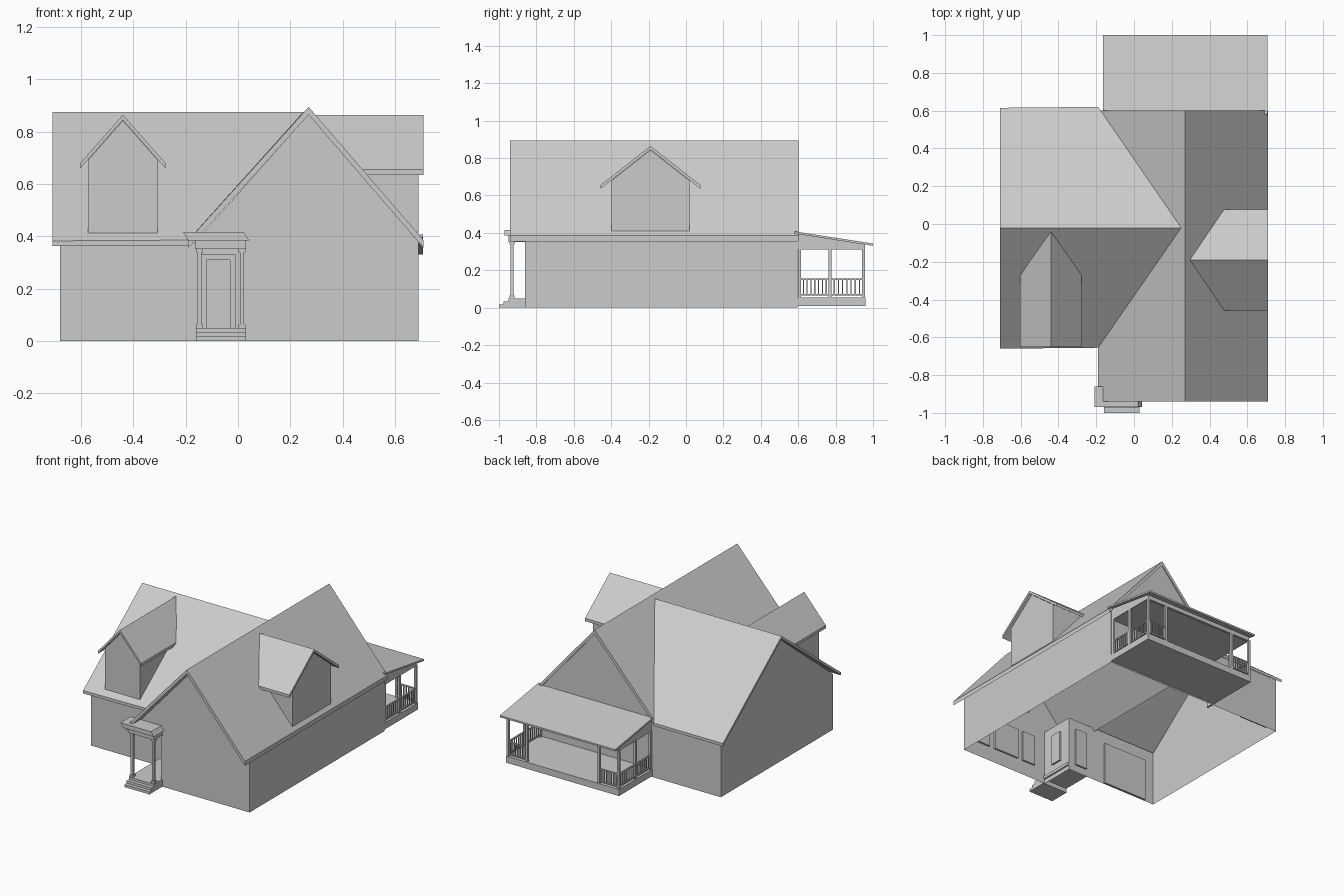
import bpy
import bmesh
from mathutils import Vector

cube = bpy.data.objects.get("Cube")
if cube:
    bpy.data.objects.remove(cube, do_unlink=True)

grey = bpy.data.materials.new("plain grey")
grey.use_nodes = True
GREY = (0.6, 0.6, 0.6, 1)
grey.diffuse_color = GREY
grey.node_tree.nodes["Principled BSDF"].inputs["Base Color"].default_value = GREY


def finish(bm, name):
    mesh = bpy.data.meshes.new(name)
    bm.to_mesh(mesh)
    bm.free()
    mesh.materials.append(grey)
    obj = bpy.data.objects.new(name, mesh)
    bpy.context.collection.objects.link(obj)
    return obj


def sheet(name, put, outline, outward, holes=(), depth=0.012):
    """Flat wall from a (u, z) outline, with recessed panels (u0, u1, z0, z1)."""
    bm = bmesh.new()
    face = bm.faces.new([bm.verts.new(put(u, z)) for u, z in outline])
    out = Vector(outward)
    face.normal_update()
    if face.normal.dot(out) < 0:
        face.normal_flip()
    across = put(1, 0) - put(0, 0)
    for u0, u1, z0, z1 in holes:
        for spot, normal in ((put(u0, 0), across), (put(u1, 0), across),
                             (put(0, z0), (0, 0, 1)), (put(0, z1), (0, 0, 1))):
            bmesh.ops.bisect_plane(bm, geom=bm.verts[:] + bm.edges[:] + bm.faces[:],
                                   plane_co=spot, plane_no=normal, dist=1e-5)
    for u0, u1, z0, z1 in holes:
        low, high = put(0, 0).dot(across) + u0, put(0, 0).dot(across) + u1
        inside = []
        for f in bm.faces:
            c = f.calc_center_median()
            if low < c.dot(across) < high and z0 < c.z < z1 and abs((c - put(0, 0)).dot(out)) < 1e-4:
                inside.append(f)
        made = bmesh.ops.extrude_face_region(bm, geom=inside)["geom"]
        verts = [v for v in made if isinstance(v, bmesh.types.BMVert)]
        bmesh.ops.translate(bm, verts=verts, vec=-out * depth)
    bmesh.ops.dissolve_limit(bm, angle_limit=0.01, verts=bm.verts[:], edges=bm.edges[:])
    return finish(bm, name)


def wall_x(name, x, side, outline, holes=()):
    return sheet(name, lambda u, z: Vector((x, u, z)), outline, (side, 0, 0), holes)


def wall_y(name, y, side, outline, holes=()):
    return sheet(name, lambda u, z: Vector((u, y, z)), outline, (0, side, 0), holes)


def slab(name, points, thick):
    """Roof plane with plumb-cut edges."""
    bm = bmesh.new()
    face = bm.faces.new([bm.verts.new(p) for p in points])
    made = bmesh.ops.extrude_face_region(bm, geom=[face], use_keep_orig=True)["geom"]
    verts = [v for v in made if isinstance(v, bmesh.types.BMVert)]
    bmesh.ops.translate(bm, verts=verts, vec=(0, 0, -thick))
    bmesh.ops.recalc_face_normals(bm, faces=bm.faces[:])
    return finish(bm, name)


def boxes(name, ranges, taper=None):
    """One object from boxes given as (x0, x1, y0, y1, z0, z1)."""
    bm = bmesh.new()
    for x0, x1, y0, y1, z0, z1 in ranges:
        for v in bmesh.ops.create_cube(bm, size=1)["verts"]:
            top = v.co.z > 0
            v.co = Vector((x1 if v.co.x > 0 else x0, y1 if v.co.y > 0 else y0, z1 if top else z0))
            if taper and top:
                v.co.x += taper if v.co.x == x0 else -taper
                v.co.y += taper if v.co.y == y0 else 0
    return finish(bm, name)


# House walls
LEFT, RIGHT, BACK, FRONT, WING, NOTCH = -0.68, 0.69, 0.595, -0.86, -0.62, 0.02
TOP = 0.378
wall_y("front_gable_wall", FRONT, -1,
       [(NOTCH, 0), (RIGHT, 0), (RIGHT, TOP), (0.27, 0.866), (-0.165, TOP), (NOTCH, TOP)],
       [(0.11, 0.21, 0.1, 0.31), (0.25, 0.44, 0.1, 0.31), (0.485, 0.58, 0.1, 0.31),
        (0.16, 0.36, 0.47, 0.64)])
wall_y("garage_wall", WING, -1,
       [(LEFT, 0), (NOTCH, 0), (NOTCH, TOP), (LEFT, TOP)],
       [(-0.605, -0.27, 0.004, 0.295), (-0.12, -0.03, 0.05, 0.31)])
wall_x("entry_side_wall", NOTCH, -1,
       [(FRONT, 0), (WING, 0), (WING, TOP), (FRONT, TOP)], [(-0.78, -0.7, 0.1, 0.31)])
wall_x("left_gable_wall", LEFT, -1,
       [(WING, 0), (BACK, 0), (BACK, TOP), (-0.02, 0.855), (WING, TOP)],
       [(-0.075, 0.045, 0.47, 0.66)])
wall_x("right_wall", RIGHT, 1,
       [(FRONT, 0), (BACK, 0), (BACK, TOP), (FRONT, TOP)],
       [(-0.42, -0.33, 0.1, 0.31), (-0.29, -0.1, 0.1, 0.31), (-0.05, 0.045, 0.1, 0.31)])
wall_y("back_wall", BACK, 1,
       [(LEFT, 0), (RIGHT, 0), (RIGHT, TOP), (0.27, 0.866), (-0.165, TOP), (LEFT, TOP)],
       [(-0.605, -0.39, 0.004, 0.29), (0.16, 0.36, 0.47, 0.64),
        (-0.05, 0.08, 0.1, 0.3), (0.2, 0.35, 0.06, 0.3), (0.47, 0.6, 0.1, 0.3)])

# Main roof and crossing wing roof
for name, eave in (("left", -0.19), ("right", 0.71)):
    slab("main_roof_" + name, [(eave, -0.94, 0.385), (0.27, -0.94, 0.895),
                               (0.27, 0.602, 0.895), (eave, 0.602, 0.385)], 0.03)
for name, eave in (("front", -0.66), ("back", 0.615)):
    slab("wing_roof_" + name, [(-0.71, eave, 0.383), (-0.19, eave + 0.005, 0.386),
                               (0.25, -0.02, 0.875), (-0.71, -0.02, 0.875)], 0.02)


def dormer(name, put, outward, mid, half, roof_half, eave, face, front, ridge_back, eave_back, window):
    """put(u, d, z): u runs across the dormer, d outward from the house."""
    peak, base = 0.865, 0.41
    slope = (peak - eave) / roof_half
    top = peak - 0.022 - slope * half
    sheet(name + "_wall", lambda u, z: put(u, face, z),
          [(mid - half, base), (mid + half, base), (mid + half, top),
           (mid, peak - 0.022), (mid - half, top)], outward, [window])
    back = ridge_back + (eave_back - ridge_back) * half / roof_half
    for side, label in ((-1, "_side_a"), (1, "_side_b")):
        u = mid + side * half
        sheet(name + label, lambda d, z: put(u, d, z), [(face, base), (face, top), (back, top)],
              put(side, 0, 0))
        e = mid + side * roof_half
        slab(name + "_roof" + label, [put(mid, front, peak), put(e, front, eave),
                                      put(e, eave_back, eave), put(mid, ridge_back, peak)], 0.02)


dormer("front_dormer", lambda u, d, z: Vector((u, -d, z)), (0, -1, 0), -0.44, 0.133, 0.163,
       0.68, 0.62, 0.65, 0.04, 0.27, (-0.53, -0.35, 0.47, 0.64))
dormer("right_dormer", lambda u, d, z: Vector((d, u, z)), (1, 0, 0), -0.19, 0.208, 0.268,
       0.655, 0.69, 0.71, 0.29, 0.47, (-0.245, -0.14, 0.47, 0.64))

# Front entry
boxes("entry_floor", [(-0.16, 0.03, -0.95, WING, 0.03, 0.05)])
boxes("entry_steps", [(-0.16, 0.03, -1.0, -0.86, 0, 0.017), (-0.16, 0.03, -0.975, -0.86, 0.017, 0.034)])
boxes("entry_ceiling", [(-0.165, NOTCH, -0.86, WING, 0.365, 0.378)])
boxes("entry_beam", [(-0.165, 0.03, -0.95, -0.86, 0.352, 0.385)])
boxes("entry_canopy", [(-0.19, 0.042, -0.97, -0.86, 0.385, 0.415)], taper=0.02)
posts = []
for x in (-0.147, 0.015):
    posts += [(x - 0.008, x + 0.008, -0.938, -0.922, 0.05, 0.352)]
    posts += [(x - 0.013, x + 0.013, -0.943, -0.917, z, z + 0.014) for z in (0.05, 0.338)]
boxes("entry_posts", posts)
boxes("entry_door_surround", [(-0.14, -0.12, WING - 0.008, WING, 0.05, 0.33),
                              (-0.03, -0.01, WING - 0.008, WING, 0.05, 0.33),
                              (-0.12, -0.03, WING - 0.008, WING, 0.31, 0.33)])

# Back porch
PL, PR, PY = -0.155, 0.68, 0.95
boxes("porch_floor", [(-0.165, RIGHT, BACK, 0.96, 0.01, 0.055)])
slab("porch_roof", [(-0.165, 0.58, 0.408), (0.708, 0.58, 0.408),
                    (0.708, 1.0, 0.343), (-0.165, 1.0, 0.343)], 0.012)
boxes("porch_ceiling", [(PL, PR, BACK, PY, 0.315, 0.322)])
boxes("porch_beam", [(PL, PR, PY - 0.01, PY + 0.006, 0.31, 0.34)])
for name, x, side in (("left", PL, -1), ("right", PR + 0.005, 1)):
    wall_x("porch_end_" + name, x, side,
           [(BACK, 0.31), (PY, 0.31), (PY, 0.342), (BACK, 0.395)])
stops = [(x, y) for x in (PL, PR) for y in (0.607, 0.77, PY)] + [(-0.01, PY), (0.535, PY)]
boxes("porch_posts", [(x - 0.008, x + 0.008, y - 0.008, y + 0.008, 0.055, 0.315) for x, y in stops])

# Porch railings
rails = []
runs = [(x, a, x, b) for x in (PL, PR) for a, b in ((0.607, 0.77), (0.77, PY))]
runs += [(PL, PY, -0.01, PY), (0.535, PY, PR, PY)]
for x0, y0, x1, y1 in runs:
    for z in (0.065, 0.148):
        rails.append((x0 - 0.005, x1 + 0.005, y0 - 0.005, y1 + 0.005, z, z + 0.008))
    for i in range(1, 8):
        x, y = x0 + (x1 - x0) * i / 8, y0 + (y1 - y0) * i / 8
        rails.append((x - 0.003, x + 0.003, y - 0.003, y + 0.003, 0.07, 0.15))
boxes("porch_railings", rails)
